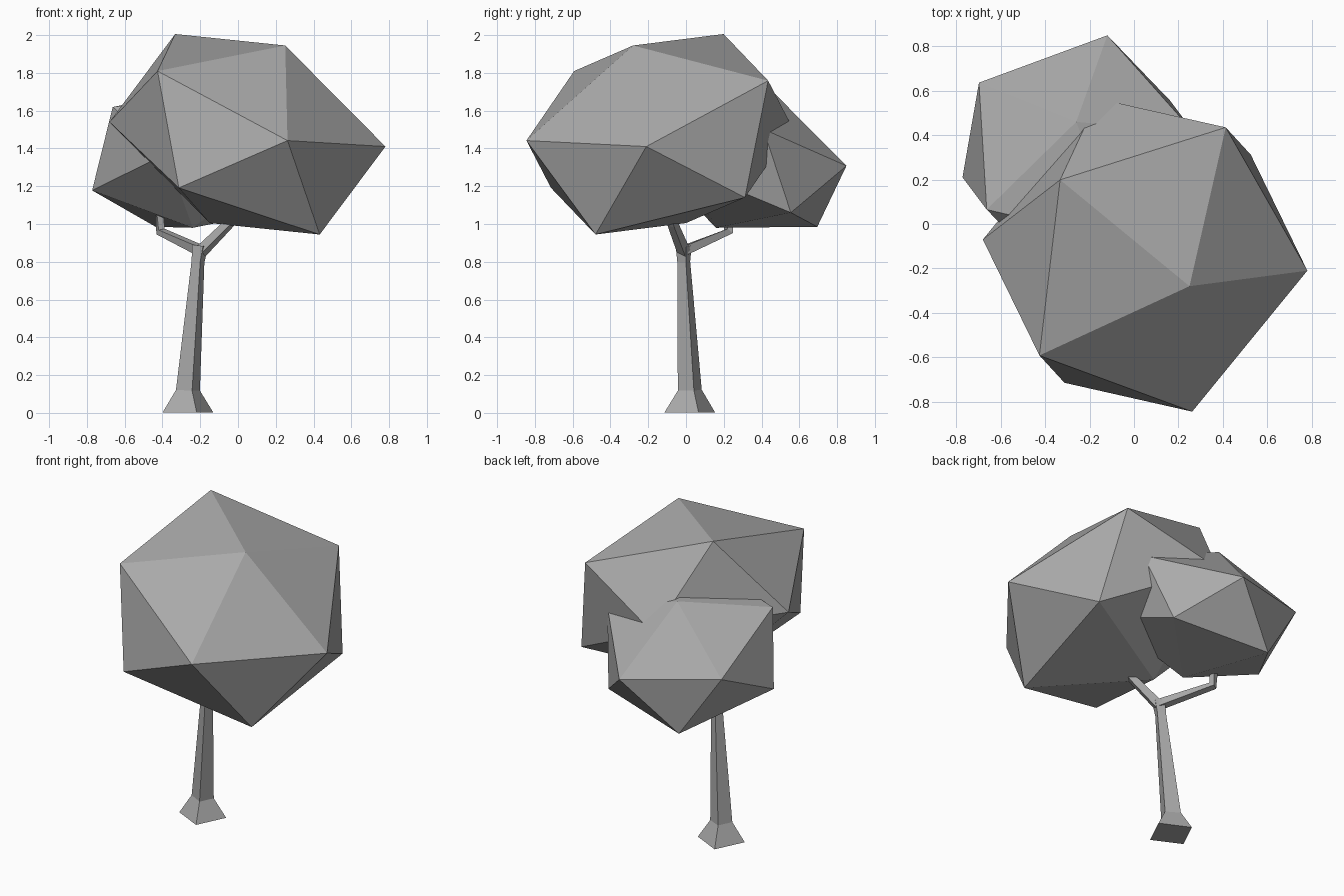
import bpy
import bmesh
from math import sqrt
from mathutils import Vector, Matrix

cube = bpy.data.objects.get("Cube")
if cube:
    bpy.data.objects.remove(cube, do_unlink=True)

grey = bpy.data.materials.new("plain grey")
grey.use_nodes = True
shade = (0.4, 0.4, 0.4, 1)
grey.diffuse_color = shade
grey.node_tree.nodes["Principled BSDF"].inputs["Base Color"].default_value = shade


def finish(name, bm):
    bmesh.ops.recalc_face_normals(bm, faces=bm.faces)
    mesh = bpy.data.meshes.new(name)
    bm.to_mesh(mesh)
    bm.free()
    mesh.materials.append(grey)
    obj = bpy.data.objects.new(name, mesh)
    bpy.context.collection.objects.link(obj)
    return obj


def crown(name, centre, pole, corner, radius):
    """Flattened twenty-sided ball: short axis along pole, one ring vertex toward corner."""
    z = Vector(pole)
    up = z.normalized()
    x = Vector(corner)
    x = (x - up * x.dot(up)).normalized() * radius
    y = up.cross(x)
    axes = Matrix((x, y, z)).transposed().to_4x4()
    bm = bmesh.new()
    bmesh.ops.create_icosphere(bm, subdivisions=1, radius=1,
                               matrix=Matrix.Translation(centre) @ axes)
    return finish(name, bm)


def limb(name, stations, corner):
    """Square tube through (x, y, z, half diagonal) stations, one edge facing corner."""
    points = [Vector(s[:3]) for s in stations]
    bm = bmesh.new()
    rings = []
    for i, p in enumerate(points):
        before = p - points[max(i - 1, 0)]
        after = points[min(i + 1, len(points) - 1)] - p
        t = (before.normalized() + after.normalized()).normalized()
        u = Vector(corner)
        u = (u - t * u.dot(t)).normalized() * stations[i][3]
        v = t.cross(u)
        rings.append([bm.verts.new(p + d) for d in (u, v, -u, -v)])
    for low, high in zip(rings, rings[1:]):
        for k in range(4):
            n = (k + 1) % 4
            bm.faces.new((low[k], low[n], high[n], high[k]))
    bm.faces.new(rings[0])
    bm.faces.new(rings[-1])
    return finish(name, bm)


# Foliage
crown("large_crown", (0.05, -0.14, 1.475), (0.2, -0.14, 0.47), (0.73, -0.07, -0.065), 0.78)
crown("small_crown", (-0.25, 0.31, 1.34), (-0.01, 0.15, 0.36), (0.13, 0.54, -0.03), 0.59)

# Trunk with flared foot
limb("trunk", [(-0.265, 0.02, 0.002, 0.142), (-0.265, 0.02, 0.12, 0.067),
               (-0.212, -0.012, 0.8, 0.036), (-0.2, -0.012, 0.885, 0.045)],
     (0.045, -0.13, 0))

# Forked branches reaching into the foliage
limb("back_branch", [(-0.2, -0.01, 0.86, 0.034), (-0.41, 0.225, 0.96, 0.027),
                     (-0.42, 0.23, 1.12, 0.024)], (-0.5, -0.5, 0.6))
limb("front_branch", [(-0.2, -0.01, 0.85, 0.036), (-0.05, -0.07, 1.0, 0.029),
                      (0.04, -0.1, 1.1, 0.026)], (0.3, -0.3, 0.8))
